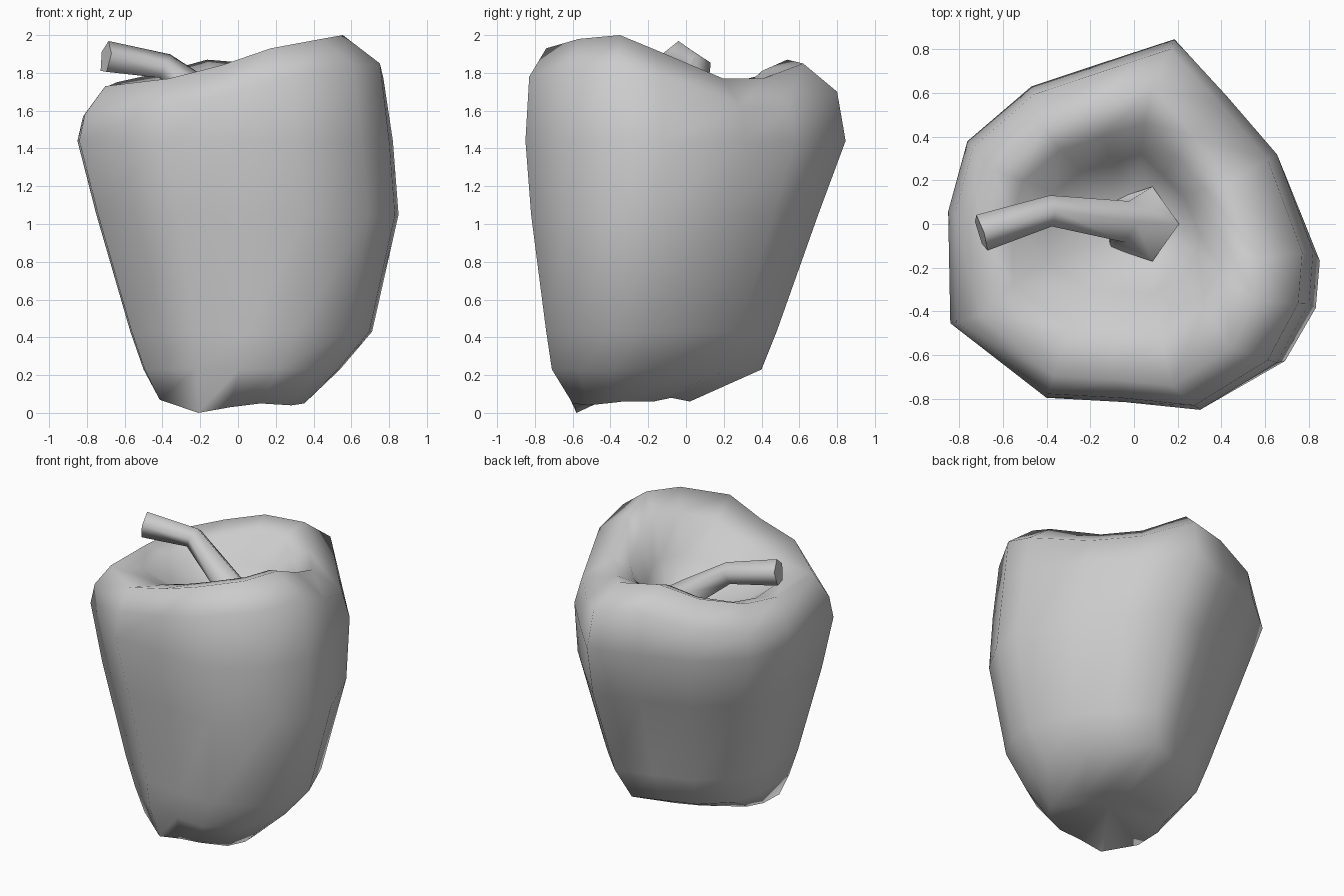
import bpy, bmesh, math
from mathutils import Vector

if "Cube" in bpy.data.objects:
    bpy.data.objects.remove(bpy.data.objects["Cube"])

# Plan outline of the fruit (counter-clockwise) with rim height at each corner
outline = [(.85, -.12, 1.92), (.68, .32, 1.77), (.45, .58, 1.77), (.20, .845, 1.85),
           (-.13, .74, 1.87), (-.47, .63, 1.80), (-.77, .38, 1.75), (-.86, .06, 1.72),
           (-.85, -.45, 1.73), (-.40, -.79, 1.77), (-.03, -.81, 1.84), (.32, -.845, 1.93),
           (.68, -.63, 1.98), (.83, -.36, 2.0)]
foot = [.06, .06, .08, .06, .07, .09, .09, .08, .07, .0, .03, .05, .04, .05]

# Rings: x min, x max, y min, y max, height (None = foot heights), share of the rim's rise added
rings = [(-.42, .36, -.60, .02, None, 0),
         (-.50, .54, -.71, .40, .23, 0),
         (-.57, .71, -.74, .48, .43, 0),
         (-.75, .85, -.82, .70, 1.05, 0),
         (-.85, .82, -.85, .845, 1.44, 0),
         (-.82, .77, -.83, .80, 1.65, 1),
         (-.71, .57, -.74, .62, 1.80, 1),
         (-.56, .42, -.50, .46, 1.75, .85),
         (-.40, .30, -.32, .32, 1.60, .4),
         (-.17, .20, -.17, .18, 1.48, 0)]


def fit(v, lo, hi, a, b):
    return a + (v - lo) / (hi - lo) * (b - a)


def make_object(name, bm, angle):
    bmesh.ops.recalc_face_normals(bm, faces=bm.faces)
    me = bpy.data.meshes.new(name)
    bm.to_mesh(me)
    bm.free()
    ob = bpy.data.objects.new(name, me)
    bpy.context.collection.objects.link(ob)
    bpy.ops.object.select_all(action='DESELECT')
    ob.select_set(True)
    bpy.context.view_layer.objects.active = ob
    bpy.ops.object.shade_smooth_by_angle(angle=math.radians(angle))


def bridge(bm, loops):
    n = len(loops[0])
    for a, b in zip(loops, loops[1:]):
        for i in range(n):
            j = (i + 1) % n
            bm.faces.new((a[i], a[j], b[j], b[i]))


def fan(bm, loop, co):
    c = bm.verts.new(co)
    for i in range(len(loop)):
        bm.faces.new((loop[i], loop[(i + 1) % len(loop)], c))


# Pepper body with rolled rim and sunken top
bm = bmesh.new()
loops = []
for x0, x1, y0, y1, z, share in rings:
    loop = []
    for (x, y, rim), low in zip(outline, foot):
        h = low if z is None else z + share * (rim - 1.8)
        loop.append(bm.verts.new((fit(x, -.86, .85, x0, x1), fit(y, -.845, .845, y0, y1), h)))
    loops.append(loop)
bridge(bm, loops)
fan(bm, loops[0], (-.03, -.28, .14))
fan(bm, loops[-1], (0, 0, 1.47))
make_object("pepper_body", bm, 85)

# Bent stem with flared base
bm = bmesh.new()
path = [((.03, 0, 1.49), .18), ((-.05, .01, 1.58), .10), ((-.39, .06, 1.83), .075), ((-.70, -.04, 1.88), .09)]
loops = []
for k, (p, r) in enumerate(path):
    a = Vector(path[max(k - 1, 0)][0])
    b = Vector(path[min(k + 1, len(path) - 1)][0])
    t = Vector((-.2, 0, 1)) if k == 0 else b - a
    t.normalize()
    v = Vector((0, 1, 0))
    v = (v - t * v.dot(t)).normalized()
    u = v.cross(t)
    loops.append([bm.verts.new(Vector(p) + r * (u * math.cos(i * math.tau / 5) + v * math.sin(i * math.tau / 5)))
                  for i in range(5)])
bridge(bm, loops)
bm.faces.new(loops[-1])
make_object("stem", bm, 80)
